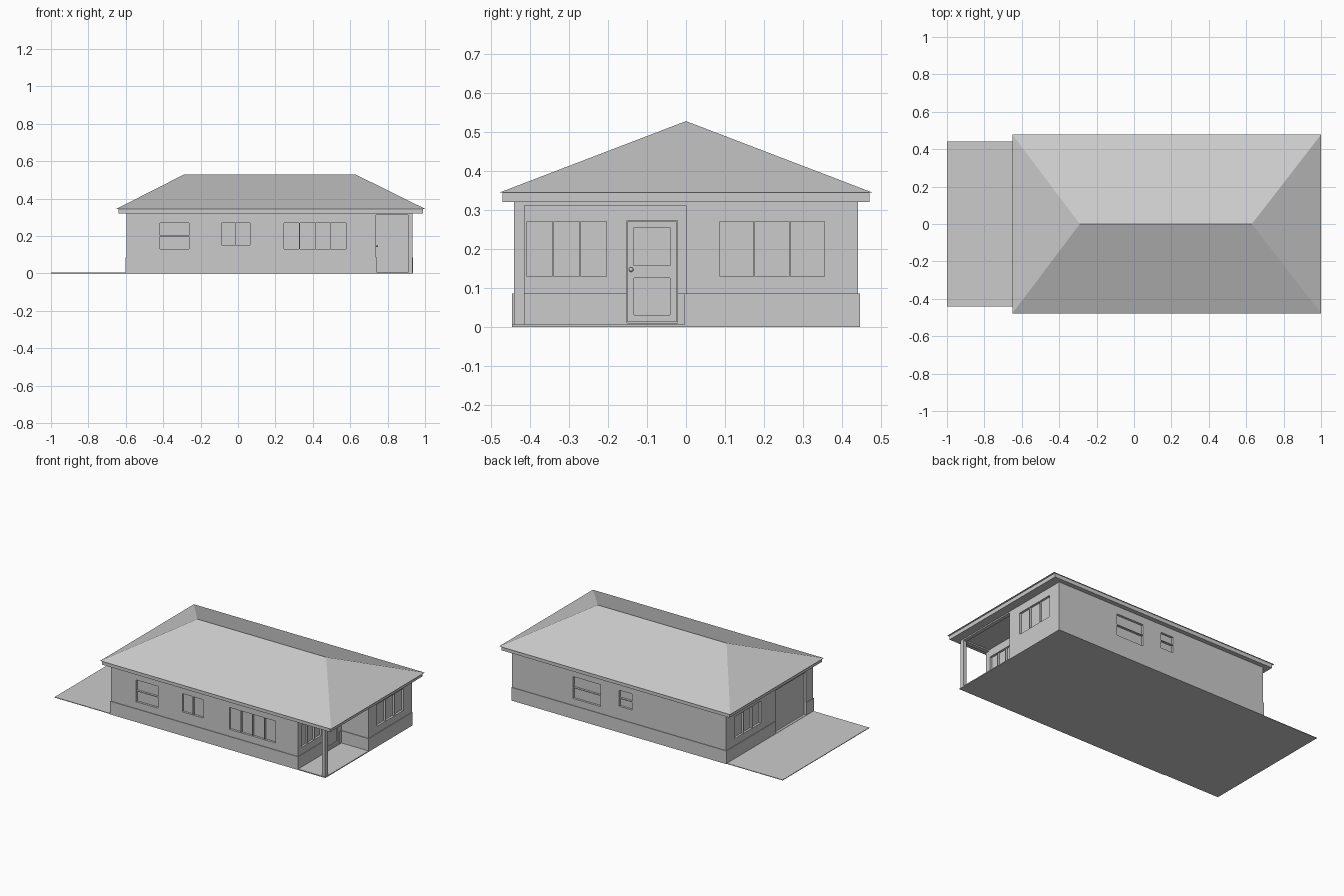
import bpy, bmesh

cube = bpy.data.objects.get("Cube")
if cube:
    bpy.data.objects.remove(cube)

grey = bpy.data.materials.new("plain_grey")
grey.use_nodes = True
GREY = (0.6, 0.6, 0.6, 1)
grey.diffuse_color = GREY
grey.node_tree.nodes["Principled BSDF"].inputs["Base Color"].default_value = GREY


def add_object(name, bm):
    bmesh.ops.recalc_face_normals(bm, faces=bm.faces)
    mesh = bpy.data.meshes.new(name)
    bm.to_mesh(mesh)
    bm.free()
    mesh.materials.append(grey)
    obj = bpy.data.objects.new(name, mesh)
    bpy.context.collection.objects.link(obj)
    return obj


def box_into(bm, x, y, z):
    verts = bmesh.ops.create_cube(bm, size=1)["verts"]
    for v in verts:
        for i, (a, b) in enumerate((x, y, z)):
            v.co[i] = b if v.co[i] > 0 else a


def box(name, x, y, z):
    bm = bmesh.new()
    box_into(bm, x, y, z)
    return add_object(name, bm)


def prism(name, outline, z0, z1):
    bm = bmesh.new()
    face = bm.faces.new([bm.verts.new((x, y, z0)) for x, y in outline])
    top = bmesh.ops.extrude_face_region(bm, geom=[face])["geom"]
    for v in top:
        if isinstance(v, bmesh.types.BMVert):
            v.co.z = z1
    return add_object(name, bm)


def cut(target, cutter):
    mod = target.modifiers.new("openings", "BOOLEAN")
    mod.operation = "DIFFERENCE"
    mod.solver = "EXACT"
    mod.object = cutter
    bpy.context.view_layer.objects.active = target
    bpy.ops.object.modifier_apply(modifier=mod.name)


# Main dimensions
LEFT, RIGHT, DEPTH = -0.597, 0.932, 0.442
PORCH = 0.738
EAVE, SOFFIT, SLAB = 0.345, 0.32, 0.006
RECESS = 0.014


def footprint(g):
    return [(LEFT - g, -DEPTH - g), (PORCH + g, -DEPTH - g), (PORCH + g, -g),
            (RIGHT + g, -g), (RIGHT + g, DEPTH + g), (LEFT - g, DEPTH + g)]


# Walls and the wainscot around their base
walls = prism("walls", footprint(0), 0, SOFFIT)
wainscot = prism("wainscot", footprint(0.004), 0, 0.085)

# Recessed window panes: axis of the wall normal, wall position, outward sign,
# span along the wall, height span, columns, rows
windows = [
    (1, -DEPTH, (-0.42, -0.26), (0.127, 0.272), 1, 2),
    (1, -DEPTH, (-0.09, 0.065), (0.15, 0.272), 2, 1),
    (1, -DEPTH, (0.245, 0.58), (0.127, 0.272), 4, 1),
    (1, DEPTH, (0.30, 0.50), (0.127, 0.272), 1, 2),
    (1, DEPTH, (0.075, 0.17), (0.165, 0.272), 1, 2),
    (0, LEFT, (0.085, 0.357), (0.127, 0.272), 3, 1),
    (0, RIGHT, (0.085, 0.357), (0.127, 0.272), 3, 1),
    (0, PORCH, (-0.41, -0.202), (0.127, 0.272), 3, 1),
]
panes = bmesh.new()
GAP = 0.002
for axis, pos, span, height, cols, rows in windows:
    w, h = (span[1] - span[0]) / cols, (height[1] - height[0]) / rows
    across = (pos - RECESS, pos + RECESS)
    for c in range(cols):
        for r in range(rows):
            s = (span[0] + c * w + GAP, span[0] + (c + 1) * w - GAP)
            z = (height[0] + r * h + GAP, height[0] + (r + 1) * h - GAP)
            box_into(panes, *((across, s, z) if axis == 0 else (s, across, z)))
# Garage opening and front door opening
box_into(panes, (LEFT - 0.02, LEFT + 0.012), (-0.37, -0.06), (SLAB, 0.28))
box_into(panes, (PORCH - 0.008, PORCH + 0.02), (-0.152, -0.022), (0.01, 0.273))
openings = add_object("opening_cutter", panes)
cut(walls, openings)
cut(wainscot, openings)
bpy.data.objects.remove(openings)

# Front door with two sunken panels and a knob
door = box("front_door", (PORCH - 0.01, PORCH - 0.001), (-0.15, -0.024), (0.012, 0.271))
bm = bmesh.new()
for z in ((0.03, 0.126), (0.157, 0.255)):
    box_into(bm, (PORCH - 0.005, PORCH + 0.02), (-0.134, -0.041), z)
panels = add_object("panel_cutter", bm)
cut(door, panels)
bpy.data.objects.remove(panels)

bpy.ops.mesh.primitive_uv_sphere_add(segments=12, ring_count=8, radius=0.006,
                                     location=(PORCH + 0.004, -0.141, 0.147))
knob = bpy.context.object
knob.name = "door_knob"
knob.data.materials.append(grey)
bpy.ops.object.shade_smooth()

# Porch floor, corner post and the beams it carries
box("porch_floor", (PORCH, RIGHT + 0.004), (-DEPTH - 0.004, 0), (0, SLAB))
box("porch_post", (0.908, RIGHT), (-DEPTH, -0.415), (0, SOFFIT))
box("porch_front_beam", (PORCH, RIGHT), (-DEPTH, -0.415), (0.312, SOFFIT))
box("porch_side_beam", (0.908, RIGHT), (-0.415, 0), (0.312, SOFFIT))

# Driveway slab
box("driveway", (-1, LEFT), (-DEPTH, DEPTH), (0, 0.004))

# Fascia and soffit slab below the hip roof
box("fascia", (-0.64, 0.988), (-0.471, 0.471), (SOFFIT, EAVE))

# Hip roof
bm = bmesh.new()
a, b, c, d = [bm.verts.new((x, y, EAVE)) for x, y in
              ((-0.65, -0.478), (1, -0.478), (1, 0.478), (-0.65, 0.478))]
e, f = [bm.verts.new((x, 0, 0.528)) for x in (-0.29, 0.63)]
for loop in ((a, b, c, d), (a, b, f, e), (b, c, f), (c, d, e, f), (d, a, e)):
    bm.faces.new(loop)
add_object("hip_roof", bm)
